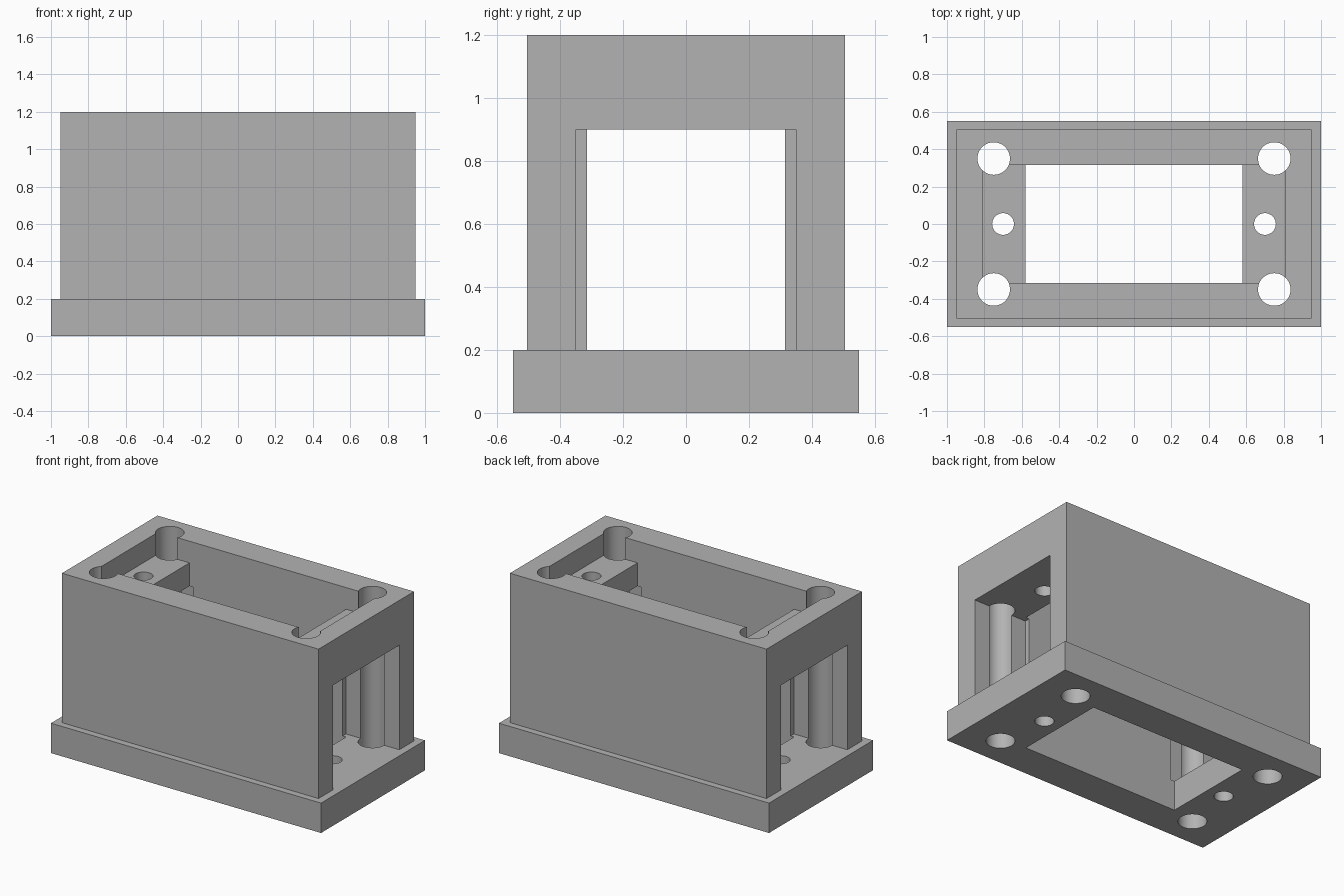
import bpy

cube = bpy.data.objects.get("Cube")
if cube:
    bpy.data.objects.remove(cube, do_unlink=True)

grey = bpy.data.materials.new("plain grey")
grey.use_nodes = True
colour = (0.45, 0.45, 0.45, 1)
grey.diffuse_color = colour
grey.node_tree.nodes["Principled BSDF"].inputs["Base Color"].default_value = colour


def box(name, x, y, z):
    """Axis-aligned box from (low, high) ranges."""
    ranges = (x, y, z)
    bpy.ops.mesh.primitive_cube_add(size=1, location=[(a + b) / 2 for a, b in ranges])
    ob = bpy.context.object
    ob.name = name
    ob.scale = [b - a for a, b in ranges]
    bpy.ops.object.transform_apply(location=True, rotation=False, scale=True)
    ob.data.materials.append(grey)
    return ob


def bore(x, y, radius):
    """Vertical round cutter through the full height."""
    bpy.ops.mesh.primitive_cylinder_add(vertices=48, radius=radius, depth=3, location=(x, y, 0.6))
    ob = bpy.context.object
    ob.name = "bore_cutter"
    ob.data.materials.append(grey)
    return ob


def cut(target, cutters):
    """Subtract every cutter and tidy it away."""
    for cutter in cutters:
        mod = target.modifiers.new("cut", "BOOLEAN")
        mod.operation = "DIFFERENCE"
        mod.solver = "EXACT"
        mod.object = cutter
        bpy.ops.object.select_all(action="DESELECT")
        bpy.context.view_layer.objects.active = target
        target.select_set(True)
        bpy.ops.object.modifier_apply(modifier=mod.name)
        bpy.data.objects.remove(cutter, do_unlink=True)
    bpy.ops.object.shade_smooth_by_angle()


def bores():
    """Four corner bores and two screw holes."""
    holes = []
    for sx in (-1, 1):
        holes.append(bore(sx * 0.70, 0, 0.058))
        for sy in (-1, 1):
            holes.append(bore(sx * 0.75, sy * 0.35, 0.087))
    return holes


# Flange plate with a rectangular window
base = box("base_plate", (-1, 1), (-0.55, 0.55), (0, 0.2))
cut(base, [box("window_cutter", (-0.58, 0.58), (-0.315, 0.315), (-1, 1))] + bores())

# Housing: central shaft, shallow top pocket, and an open doorway at each end
housing = box("housing", (-0.95, 0.95), (-0.505, 0.505), (0.2, 1.2))
openings = [
    box("shaft_cutter", (-0.58, 0.58), (-0.315, 0.315), (-1, 2)),
    box("pocket_cutter", (-0.81, 0.81), (-0.315, 0.315), (1.055, 2)),
    box("left_doorway_cutter", (0.555, 1.5), (-0.35, 0.35), (-1, 0.9)),
    box("right_doorway_cutter", (-1.5, -0.555), (-0.35, 0.35), (-1, 0.9)),
]
cut(housing, openings + bores())
